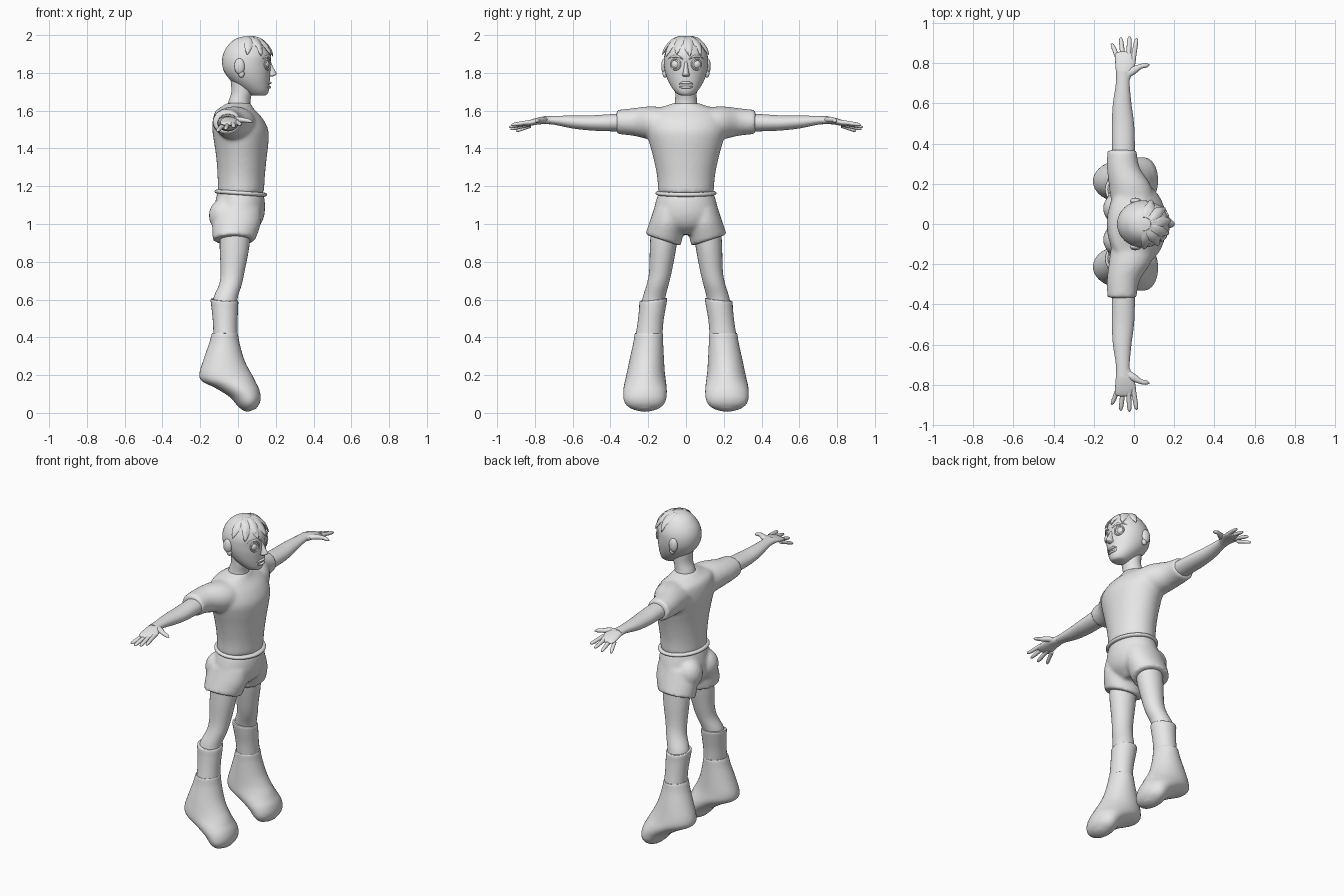
import bpy, bmesh, math
from mathutils import Vector as V

grey = bpy.data.materials.new("plain_grey")
grey.diffuse_color = (0.8, 0.8, 0.8, 1)


def smooth_rows(rows, steps):
    """Catmull-Rom interpolation of (centre, u, v) rows."""
    if steps < 2:
        return rows
    out, n = [], len(rows)
    for i in range(n - 1):
        quad = [rows[max(0, min(n - 1, i + k))] for k in (-1, 0, 1, 2)]
        for s in range(steps):
            t = s / steps
            w = (-.5*t + t*t - .5*t**3, 1 - 2.5*t*t + 1.5*t**3,
                 .5*t + 2*t*t - 1.5*t**3, -.5*t*t + .5*t**3)
            out.append(tuple(sum((q[k] * a for q, a in zip(quad, w)), V((0, 0, 0)))
                             for k in range(3)))
    return out + [rows[-1]]


def loft(bm, rows, both=False, seg=28, steps=4):
    """Skin elliptical sections; both=True also adds the y-mirrored copy."""
    for side in ((1, -1) if both else (1,)):
        rings = []
        for c, u, v in smooth_rows(rows, steps):
            ring = []
            for k in range(seg):
                a = 2 * math.pi * k / seg
                p = c + u * math.cos(a) + v * math.sin(a)
                ring.append(bm.verts.new((p.x, p.y * side, p.z)))
            rings.append(ring)
        for r0, r1 in zip(rings, rings[1:]):
            for k in range(seg):
                j = (k + 1) % seg
                bm.faces.new((r0[k], r0[j], r1[j], r1[k]))
        bm.faces.new(rings[0])
        bm.faces.new(rings[-1])


def blob(bm, c, r, both=False):
    """Ellipsoid."""
    rows = []
    for i in range(13):
        a = math.pi * (i + .05) / 12.1
        s = math.sin(a)
        rows.append((V((c[0], c[1], c[2] + r[2] * math.cos(a))),
                     V((r[0] * s, 0, 0)), V((0, r[1] * s, 0))))
    loft(bm, rows, both, steps=1, seg=20)


def finish(name, bm, voxel=None):
    bmesh.ops.recalc_face_normals(bm, faces=bm.faces)
    me = bpy.data.meshes.new(name)
    bm.to_mesh(me)
    bm.free()
    me.materials.append(grey)
    ob = bpy.data.objects.new(name, me)
    bpy.context.collection.objects.link(ob)
    me.shade_smooth()
    me.set_sharp_from_angle(angle=math.radians(45))
    if voxel:
        m = ob.modifiers.new("merge", 'REMESH')
        m.mode, m.voxel_size, m.use_smooth_shade = 'VOXEL', voxel, True
        m = ob.modifiers.new("soften", 'SMOOTH')
        m.factor, m.iterations = .5, 7
    return ob


def flat(z, xf, xb, hw, yc=0):
    """Level section from front x, back x and half width."""
    return V(((xf + xb) / 2, yc, z)), V(((xf - xb) / 2, 0, 0)), V((0, hw, 0))


def tilted(xf, zf, xb, zb, yc, hw):
    """Section between a front point and a back point."""
    f, b = V((xf, 0, zf)), V((xb, 0, zb))
    return (f + b) / 2 + V((0, yc, 0)), (f - b) / 2, V((0, hw, 0))


def across(y, x, z, rx, rz):
    """Section of a limb that runs along y."""
    return V((x, y, z)), V((rx, 0, 0)), V((0, 0, rz))


def strand(points, side, up, sizes):
    """Rows of a lock or finger along points."""
    return [(V(p), V(side) * a, V(up) * b) for p, (a, b) in zip(points, sizes)]


# shirt: torso and sleeves merged
bm = bmesh.new()
loft(bm, [flat(*r) for r in (
    (1.165, .138, -.108, .148), (1.25, .142, -.108, .153), (1.35, .152, -.115, .173),
    (1.44, .162, -.128, .198), (1.50, .160, -.136, .213), (1.56, .130, -.132, .208),
    (1.60, .092, -.118, .185), (1.622, .075, -.085, .12), (1.64, .068, -.06, .066))], seg=40)
loft(bm, [across(*r) for r in (
    (.08, 0, 1.525, .11, .09), (.19, -.02, 1.535, .105, .088), (.28, -.053, 1.54, .082, .073),
    (.368, -.06, 1.54, .073, .064))], True)
finish("shirt", bm, .011)

# belt roll around the waist
bm = bmesh.new()
loft(bm, [tilted(.14 + d, 1.155 + h, -.11 - d, 1.172 + h, 0, .147 + d)
          for h, d in ((-.012, -.01), (-.009, .008), (0, .014), (.009, .008), (.012, -.01))],
     seg=48, steps=3)
finish("waistband", bm)

# shorts: hips, seat and two flared legs merged
bm = bmesh.new()
loft(bm, [flat(*r) for r in (
    (1.17, .13, -.108, .143), (1.12, .142, -.12, .16), (1.05, .140, -.128, .172),
    (.99, .115, -.11, .15), (.945, .06, -.07, .07))], seg=40)
blob(bm, (-.075, .078, 1.045), (.08, .08, .09), True)
loft(bm, [(V((0, .085, 1.08)), V((.12, 0, 0)), V((0, .085, .0))),
          (V((-.008, .10, 1.0)), V((.128, 0, 0)), V((0, .092, .015))),
          (V((-.022, .122, .914)), V((.112, 0, 0)), V((0, .094, .031)))], True)
finish("shorts", bm, .01)

# legs
bm = bmesh.new()
loft(bm, [flat(*r) for r in (
    (1.0, .07, -.095, .075, .11), (.88, .06, -.097, .07, .121), (.75, .035, -.092, .06, .135),
    (.68, .02, -.1, .058, .15), (.6, -.004, -.132, .06, .172), (.5, -.01, -.13, .06, .185))], True)
finish("legs", bm)

# ankle cuffs
bm = bmesh.new()
loft(bm, [(V((xc, yc, z)), V((rx, 0, -.004)), V((0, ry, -.008))) for z, xc, yc, rx, ry in (
    (.6, -.072, .173, .064, .064), (.595, -.072, .173, .073, .073), (.55, -.07, .178, .07, .071),
    (.48, -.068, .188, .065, .069), (.405, -.066, .197, .064, .072))], True)
finish("ankle_cuffs", bm)

# large boots bending forward to the toe
bm = bmesh.new()
loft(bm, [tilted(*r) for r in (
    (-.005, .42, -.13, .42, .197, .068), (0, .415, -.138, .42, .197, .075),
    (.008, .37, -.152, .37, .2, .079), (.03, .29, -.18, .29, .207, .09),
    (.055, .235, -.204, .21, .212, .099), (.078, .195, -.19, .168, .214, .106),
    (.095, .16, -.12, .132, .216, .112), (.112, .125, -.045, .085, .217, .115),
    (.12, .085, .0, .035, .218, .108), (.114, .05, .03, .012, .218, .08),
    (.095, .022, .055, .006, .218, .03))], True, seg=36)
finish("boots", bm)

# arms
bm = bmesh.new()
loft(bm, [across(*r) for r in (
    (.3, -.052, 1.538, .056, .047), (.4, -.053, 1.536, .057, .045), (.5, -.055, 1.535, .055, .04),
    (.6, -.059, 1.54, .046, .034), (.7, -.056, 1.549, .034, .023), (.76, -.054, 1.55, .035, .02))],
     True)
finish("arms", bm)

# hands: palm, four fingers and thumb
bm = bmesh.new()
loft(bm, [across(*r) for r in (
    (.72, -.054, 1.549, .033, .021), (.77, -.046, 1.547, .045, .019),
    (.82, -.042, 1.537, .052, .016), (.85, -.042, 1.53, .048, .011), (.858, -.042, 1.528, .03, .005))],
     True)
for x0, x1, y1, z0, z1 in ((-.004, .013, .925, 1.54, 1.525), (-.028, -.022, .936, 1.538, 1.513),
                           (-.054, -.066, .930, 1.530, 1.502), (-.079, -.11, .90, 1.522, 1.492)):
    a, b = V((x0, .82, z0)), V((x1, y1, z1))
    pts = [a.lerp(b, t) for t in (0, .4, .75, .93, 1)]
    loft(bm, strand(pts, (1, 0, 0), (0, 0, 1),
                    ((.013, .012), (.012, .011), (.011, .01), (.008, .007), (.002, .002))),
         True, seg=12, steps=3)
loft(bm, strand([(-.035, .745, 1.55), (.0, .765, 1.553), (.035, .785, 1.55), (.062, .79, 1.545),
                 (.078, .793, 1.54)], (-.3, .95, 0), (0, 0, 1),
                ((.02, .015), (.019, .015), (.012, .012), (.011, .01), (.002, .002))),
     True, seg=12, steps=3)
finish("hands", bm)

# neck
bm = bmesh.new()
loft(bm, [flat(*r) for r in ((1.60, .068, -.062, .066), (1.65, .065, -.05, .058),
                             (1.70, .075, -.035, .057), (1.77, .08, -.04, .06))])
finish("neck", bm)

# head
bm = bmesh.new()
loft(bm, [flat(*r) for r in (
    (1.994, .065, .045, .01), (1.988, .098, .008, .045), (1.968, .136, -.031, .075),
    (1.93, .162, -.064, .101), (1.89, .175, -.081, .115), (1.85, .172, -.084, .117),
    (1.81, .172, -.075, .112), (1.77, .169, -.048, .1), (1.735, .166, -.01, .083),
    (1.705, .163, .03, .062), (1.685, .153, .06, .04), (1.679, .135, .085, .015))], seg=40)
finish("head", bm)

# nose
bm = bmesh.new()
loft(bm, [flat(*r) for r in ((1.865, .172, .15, .008), (1.83, .186, .15, .011),
                             (1.80, .203, .15, .016), (1.788, .2, .15, .02),
                             (1.78, .18, .15, .012))], seg=16)
finish("nose", bm)

# ears: shell plus lobe
bm = bmesh.new()
blob(bm, (.008, .114, 1.835), (.028, .017, .042), True)
blob(bm, (.018, .112, 1.795), (.016, .012, .02), True)
finish("ears", bm)

# eyeballs
bm = bmesh.new()
blob(bm, (.14, .054, 1.845), (.026, .026, .026), True)
finish("eyes", bm)

# eyelids as thin rings on the face
for s, name in ((1, "left_eyelid"), (-1, "right_eyelid")):
    bpy.ops.mesh.primitive_torus_add(
        location=(.157, s * .055, 1.845), rotation=(0, math.pi / 2, s * .45),
        major_radius=.028, minor_radius=.0045, major_segments=28, minor_segments=8)
    ob = bpy.context.object
    ob.name = name
    ob.data.materials.append(grey)
    ob.data.shade_smooth()

# brows
bm = bmesh.new()
loft(bm, strand([(.172, .016, 1.873), (.166, .045, 1.888), (.145, .078, 1.885), (.132, .092, 1.876)],
                (1, 0, 0), (0, 0, 1), ((.004, .003), (.007, .007), (.006, .005), (.002, .002))),
     True, seg=10)
finish("brows", bm)

# lips, slightly parted
bm = bmesh.new()
for z, lift, x in ((1.747, -.008, .168), (1.724, .008, .166)):
    loft(bm, strand([(x - .018, -.043, z + lift), (x - .004, -.022, z), (x, 0, z),
                     (x - .004, .022, z), (x - .018, .043, z + lift)], (1, 0, 0), (0, 0, 1),
                    ((.003, .002), (.008, .006), (.01, .007), (.008, .006), (.003, .002))), seg=12)
finish("lips", bm)

# fringe: flat pointed locks combed forward over the skull
bm = bmesh.new()
for i in range(11):
    az = math.radians(-80 + 16 * i)
    low = (12, 24, 8)[i % 3]
    side = V((-math.sin(az), math.cos(az), 0))
    rows = []
    for t, w, off in ((0, .012, 1.0), (.3, .02, 1.03), (.6, .022, 1.04), (.85, .013, 1.06), (1, .001, 1.1)):
        el = math.radians(74 + (low - 74) * t)
        turn = az + .16 * t * (1 if i % 2 else -1)
        d = V((math.cos(el) * math.cos(turn), math.cos(el) * math.sin(turn), math.sin(el)))
        p = V((.047 + .129 * d.x * off, .117 * d.y * off, 1.868 + .126 * d.z * min(off, 1.035)))
        rows.append((p, side * w, d * (.007 if t < 1 else .001)))
    loft(bm, rows, seg=8, steps=3)
finish("fringe", bm)
